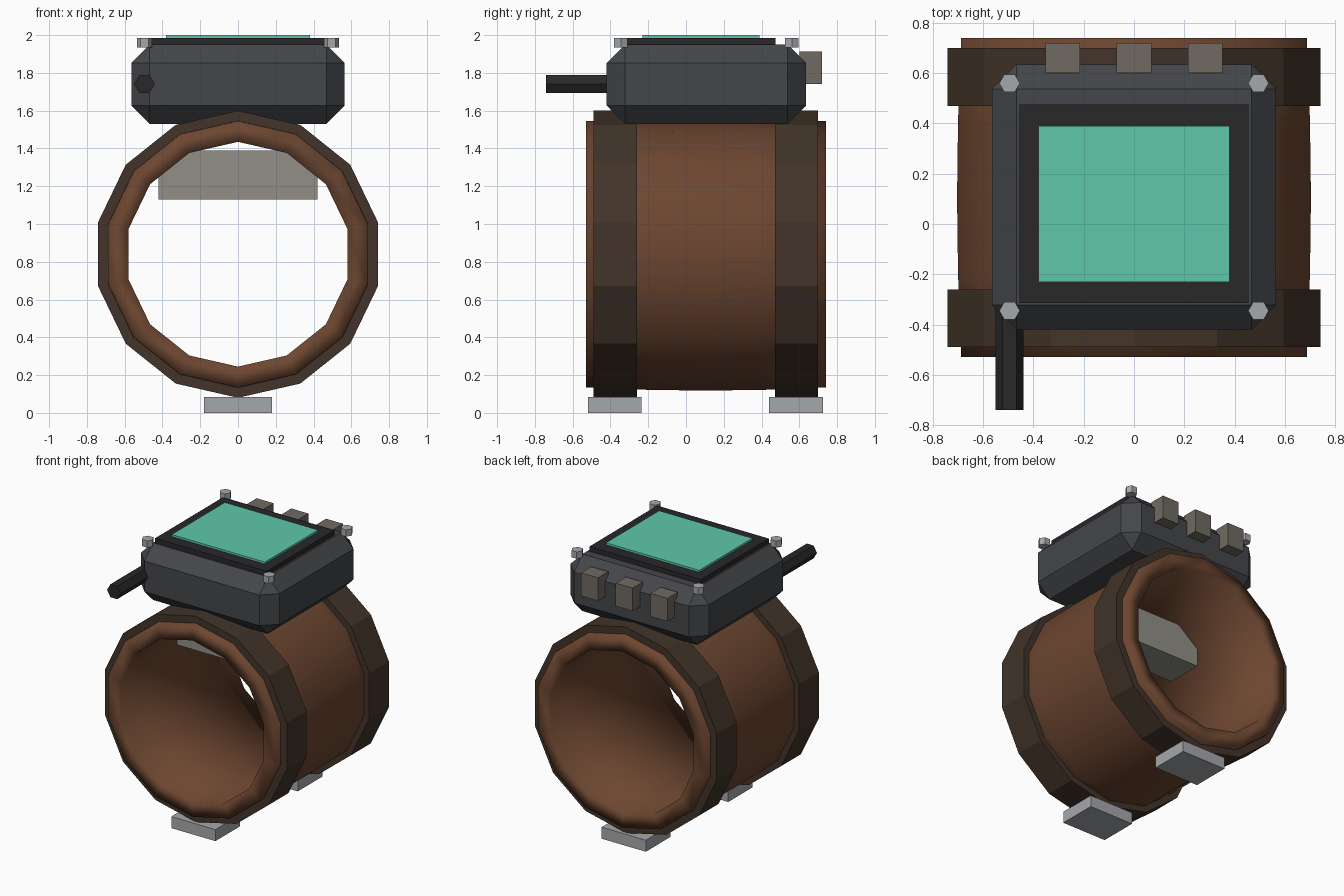
import bpy, bmesh, math
from mathutils import Matrix, Vector

if "Cube" in bpy.data.objects:
    bpy.data.objects.remove(bpy.data.objects["Cube"])


def material(name, r, g, b):
    lin = [((c / 255 + 0.055) / 1.055) ** 2.4 for c in (r, g, b)]
    m = bpy.data.materials.new(name)
    m.diffuse_color = (*lin, 1)
    m.use_nodes = True
    m.node_tree.nodes["Principled BSDF"].inputs["Base Color"].default_value = m.diffuse_color
    return m


LEATHER = material("leather", 108, 70, 48)
STRAP = material("dark_strap", 66, 52, 41)
CASE = material("case_grey", 68, 70, 74)
BLACK = material("black_trim", 40, 40, 42)
SCREEN = material("screen_green", 94, 200, 170)
METAL = material("light_metal", 165, 168, 172)
BUTTON = material("button_grey", 112, 106, 98)
PAD = material("pad_grey", 145, 143, 134)


def finish(name, bm, mat, smooth=False):
    bmesh.ops.recalc_face_normals(bm, faces=bm.faces)
    for f in bm.faces:
        f.smooth = smooth
    me = bpy.data.meshes.new(name)
    bm.to_mesh(me)
    bm.free()
    me.materials.append(mat)
    ob = bpy.data.objects.new(name, me)
    bpy.context.collection.objects.link(ob)
    return ob


def box(name, lo, hi, mat, bevel=0):
    bm = bmesh.new()
    bmesh.ops.create_cube(bm, size=1)
    lo, hi = Vector(lo), Vector(hi)
    for v in bm.verts:
        v.co = (lo + hi) / 2 + v.co * (hi - lo)
    if bevel:
        bmesh.ops.bevel(bm, geom=bm.edges[:], offset=bevel, segments=1,
                        affect='EDGES', profile=0.5)
    return finish(name, bm, mat)


def hex_rod(name, centre, radius, length, mat, along_y=False):
    bm = bmesh.new()
    bmesh.ops.create_cone(bm, cap_ends=True, segments=6, radius1=radius,
                          radius2=radius, depth=length)
    # put two corners on the x axis
    v = max(bm.verts, key=lambda p: p.co.x)
    bm.transform(Matrix.Rotation(-math.atan2(v.co.y, v.co.x), 4, 'Z'))
    if along_y:
        bm.transform(Matrix.Rotation(math.pi / 2, 4, 'X'))
    bm.transform(Matrix.Translation(centre))
    return finish(name, bm, mat)


def ring(name, profile, mat, smooth=False, sides=14, zc=0.84):
    """Closed (radius, y) profile turned around the y axis."""
    bm = bmesh.new()
    rows = []
    for i in range(sides):
        a = 2 * math.pi * i / sides
        rows.append([bm.verts.new((r * math.sin(a), y, zc + r * math.cos(a)))
                     for r, y in profile])
    n = len(profile)
    for i in range(sides):
        p, q = rows[i], rows[(i + 1) % sides]
        for j in range(n):
            k = (j + 1) % n
            bm.faces.new((p[j], p[k], q[k], q[j]))
    return finish(name, bm, mat, smooth)


# Leather cuff, slightly barrelled
ring("cuff", [(0.705, -0.53), (0.718, -0.2), (0.722, 0.105), (0.718, 0.41),
              (0.705, 0.74), (0.595, 0.74), (0.605, 0.105), (0.595, -0.53)],
     LEATHER, smooth=True)

# Straps and their clasps
for side, y0, y1, f0, f1 in (("front", -0.49, -0.26, -0.52, -0.235),
                             ("back", 0.47, 0.70, 0.44, 0.725)):
    ring(side + "_strap", [(0.76, y0), (0.76, y1), (0.69, y1), (0.69, y0)], STRAP)
    box(side + "_clasp", (-0.18, f0, 0), (0.18, f1, 0.085), METAL)

# Pad inside the cuff
box("inner_pad", (-0.42, -0.11, 1.13), (0.42, 0.16, 1.39), PAD)

# Case with bezel and screen
box("case", (-0.565, -0.42, 1.53), (0.565, 0.635, 1.95), CASE, bevel=0.097)
box("bezel", (-0.455, -0.315, 1.93), (0.455, 0.475, 1.985), BLACK)
box("screen", (-0.38, -0.23, 1.97), (0.38, 0.39, 2.0), SCREEN)

# Corner screws
for sx, xn in ((-1, "left"), (1, "right")):
    for y, yn in ((-0.345, "front"), (0.56, "back")):
        hex_rod(f"screw_{yn}_{xn}", (sx * 0.495, y, 1.96), 0.041, 0.05, METAL)

# Buttons on the back
for i in (-1, 0, 1):
    x = i * 0.283
    box(f"button_{i + 2}", (x - 0.069, 0.60, 1.742), (x + 0.069, 0.72, 1.912), BUTTON)

# Antenna pointing forward
hex_rod("antenna", (-0.495, -0.51, 1.742), 0.055, 0.46, BLACK, along_y=True)
